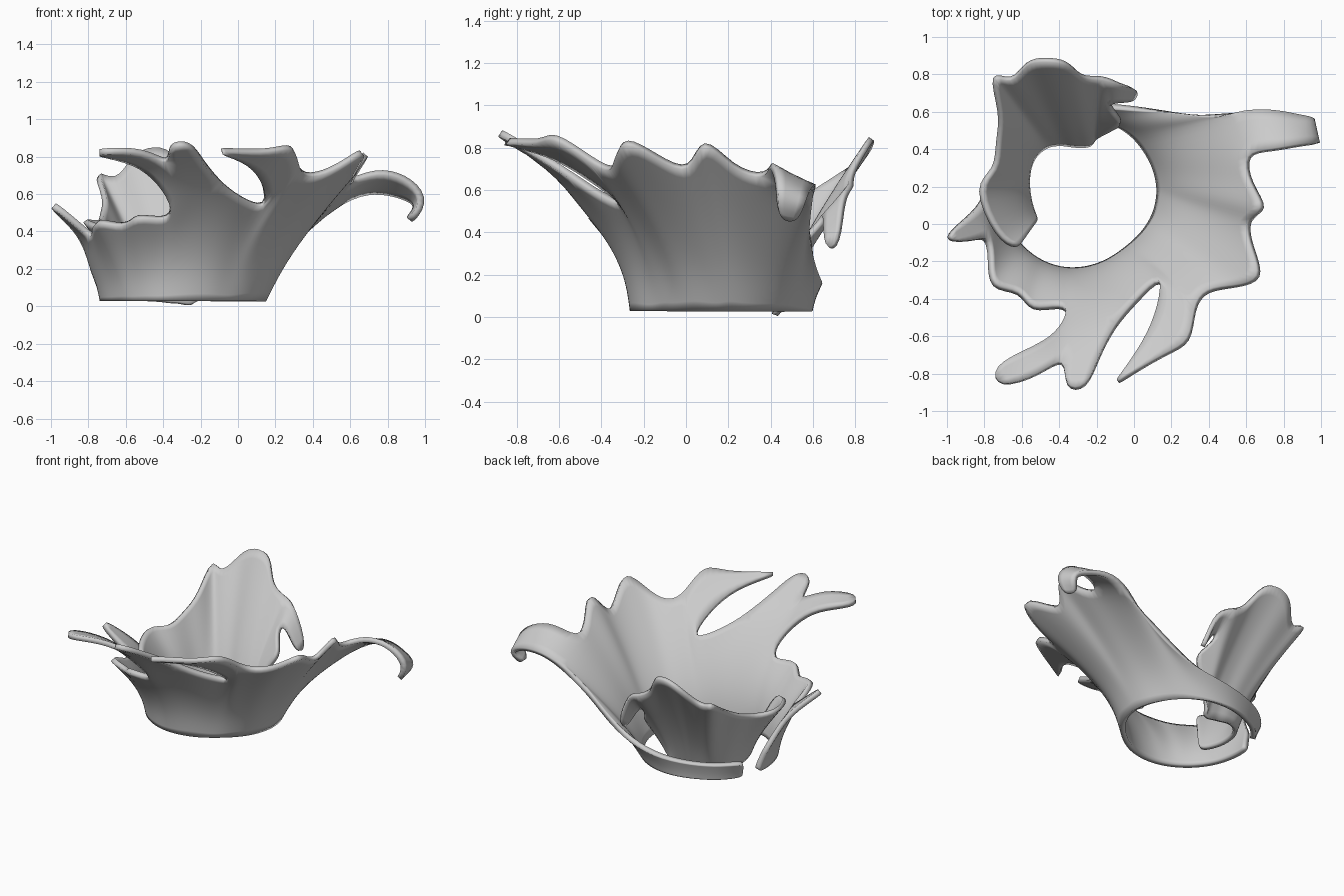
import bpy
import bmesh
import math
from mathutils import Vector

cube = bpy.data.objects.get("Cube")
if cube:
    bpy.data.objects.remove(cube, do_unlink=True)

# Single pale grey material
grey = bpy.data.materials.new("pale_grey")
grey.use_nodes = True
colour = (0.6, 0.6, 0.6, 1)
grey.diffuse_color = colour
grey.node_tree.nodes["Principled BSDF"].inputs["Base Color"].default_value = colour

ROWS = 4


def sheet(name, columns, tongues, thickness, offset):
    """Loft base points to rim points, then grow tongues from rim edges.
    columns: (base, rim, flare); tongues: {column: [(left, right), ...]}"""
    bm = bmesh.new()
    grid = []
    for base, rim, flare in columns:
        base, rim = Vector(base), Vector(rim)
        line = []
        for r in range(ROWS + 1):
            t = r / ROWS
            p = base.lerp(rim, t ** flare)
            p.z = base.z + (rim.z - base.z) * t
            line.append(bm.verts.new(p))
        grid.append(line)
    for near, far in zip(grid, grid[1:]):
        for r in range(ROWS):
            bm.faces.new((near[r], far[r], far[r + 1], near[r + 1]))
    for c, pairs in tongues.items():
        a, b = grid[c][-1], grid[c + 1][-1]
        for left, right in pairs:
            c1, c2 = bm.verts.new(left), bm.verts.new(right)
            bm.faces.new((a, b, c2, c1))
            a, b = c1, c2
    # Join tongues that share a root
    bmesh.ops.remove_doubles(bm, verts=bm.verts, dist=0.001)
    mesh = bpy.data.meshes.new(name)
    bm.to_mesh(mesh)
    bm.free()
    mesh.materials.append(grey)
    mesh.shade_smooth()
    obj = bpy.data.objects.new(name, mesh)
    bpy.context.collection.objects.link(obj)
    sub = obj.modifiers.new("smooth", 'SUBSURF')
    sub.levels = sub.render_levels = 2
    solid = obj.modifiers.new("thickness", 'SOLIDIFY')
    solid.thickness = thickness
    solid.offset = offset


# Main splash wall: base angle in degrees, then the rim point above it
wall_rim = [
    (169, (-.78, .21, .19)), (181, (-.82, .11, .33)), (198, (-.79, -.07, .37)),
    (212, (-.77, -.17, .38)), (224, (-.78, -.36, .47)), (234, (-.60, -.35, .41)),
    (243, (-.56, -.48, .49)), (252, (-.38, -.43, .45)), (262, (-.345, -.49, .52)),
    (275, (-.25, -.56, .64)), (288, (-.10, -.54, .66)), (297, (.02, -.41, .57)),
    (308, (.16, -.26, .51)), (320, (.32, -.45, .73)), (328, (.38, -.35, .68)),
    (336, (.55, -.34, .74)), (344, (.70, -.30, .85)), (352, (.64, -.14, .75)),
    (0, (.59, .03, .66)), (5, (.73, .07, .87)), (14, (.62, .22, .69)),
    (25, (.59, .38, .65)), (42, (.62, .61, .60)), (55, (.40, .57, .45)),
    (68, (.20, .60, .29)), (82, (0, .625, .19)), (100, (-.25, .65, .15)),
    (125, (-.52, .57, .14)), (140, (-.65, .47, .14)), (153, (-.72, .39, .14)),
]
wall = []
for deg, rim in wall_rim:
    a = math.radians(deg)
    # The ring is flattened towards its front left
    dent = 1 - .07 * max(0, math.cos(a - math.radians(308))) ** 6
    base = (-.295 + .44 * dent * math.cos(a), .165 + .432 * dent * math.sin(a), .03)
    wall.append((base, rim, 1.25 + .7 * max(0, -math.sin(a))))

fork = (-.36, -.70, .74)
wall_tongues = {
    # side spike
    1: [((-.89, .04, .43), (-.85, -.09, .42)), ((-1.01, -.06, .54), (-.98, -.10, .53))],
    # paired front tongues sharing a fork
    8: [((-.42, -.60, .66), fork),
        ((-.55, -.67, .77), (-.50, -.81, .83)), ((-.77, -.76, .81), (-.73, -.89, .82))],
    9: [(fork, (-.19, -.72, .77)), ((-.38, -.89, .86), (-.25, -.89, .87))],
    # long slanting tongue
    12: [((.14, -.45, .65), (.31, -.64, .87)), ((.06, -.64, .77), (.18, -.69, .81)),
         ((-.11, -.87, .82), (-.07, -.84, .83))],
    # drooping hook, lower along its rear edge
    21: [((.74, .39, .72), (.77, .60, .61)), ((.89, .42, .69), (.88, .57, .58)),
         ((1.0, .43, .58), (.97, .56, .54)), ((.93, .43, .47), (.89, .52, .46))],
}
sheet("splash_wall", wall, wall_tongues, .034, -.5)

# Inner sheet rising from inside the ring and leaning over the back corner
inner_pairs = [
    ((-.52, .02, .06), (-.62, -.13, .40)), ((-.55, .08, .05), (-.73, -.08, .42)),
    ((-.57, .18, .04), (-.86, .21, .47)), ((-.57, .27, .04), (-.73, .28, .44)),
    ((-.55, .34, .04), (-.73, .45, .50)), ((-.52, .38, .04), (-.70, .58, .58)),
    ((-.47, .42, .03), (-.78, .83, .74)), ((-.42, .43, .03), (-.65, .74, .65)),
    ((-.37, .43, .02), (-.58, .87, .79)), ((-.32, .42, .02), (-.48, .88, .85)),
    ((-.28, .42, .01), (-.35, .87, .84)), ((-.25, .42, .01), (-.28, .77, .67)),
    ((-.23, .43, .02), (-.17, .79, .62)), ((-.22, .45, .03), (-.15, .64, .45)),
    ((-.21, .46, .05), (-.05, .54, .35)),
]
inner = [(base, rim, 1.3) for base, rim in inner_pairs]
inner_tongues = {
    12: [((-.07, .74, .59), (-.10, .66, .50)), ((.02, .73, .33), (0, .65, .31))],
}
sheet("inner_splash", inner, inner_tongues, .028, 0)
